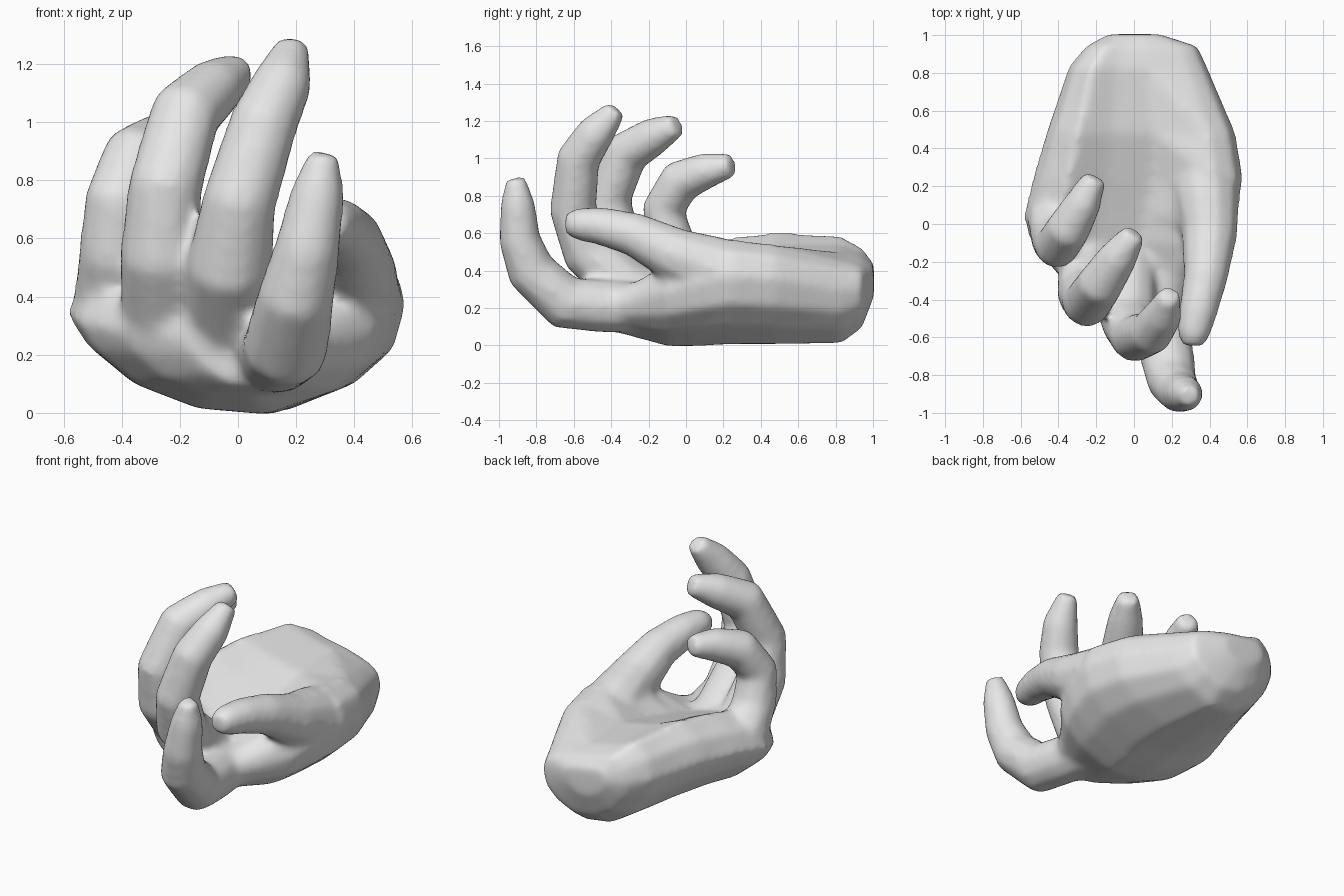
import bpy, bmesh
from mathutils import Vector
from math import cos, sin, tau

cube = bpy.data.objects.get("Cube")
if cube:
    bpy.data.objects.remove(cube, do_unlink=True)

bm = bmesh.new()


def loft(rings):
    """Closed tube through rings that all have the same point count."""
    loops = [[bm.verts.new(p) for p in ring] for ring in rings]
    n = len(loops[0])
    faces = [bm.faces.new(loops[0]), bm.faces.new(loops[-1])]
    for a, b in zip(loops, loops[1:]):
        for i in range(n):
            j = (i + 1) % n
            faces.append(bm.faces.new((a[i], a[j], b[j], b[i])))
    bmesh.ops.recalc_face_normals(bm, faces=faces)


def palm_ring(y, left, right, low, pinky_top, hollow, thumb_top):
    """Cupped cross-section, rounded below and hollow above."""
    mid, half = (left + right) / 2, (right - left) / 2
    p, t = pinky_top - low, thumb_top - low
    outline = [(-1, low + p * .64), (-.9, low + p * .85), (-.66, pinky_top),
               (-.3, hollow * .6 + pinky_top * .4),
               (.15, hollow), (.72, thumb_top), (.93, low + t * .88), (1, low + t * .66),
               (.92, low + t * .38), (.68, low + t * .17), (.25, low),
               (-.2, low + p * .04), (-.6, low + p * .2), (-.88, low + p * .44)]
    return [(mid + u * half, y, z) for u, z in outline]


def finger(path, sides=10):
    """Tapered tube along (x, y, z, radius) points, kept free of twist."""
    pts = [Vector(p[:3]) for p in path]
    rings = []
    for i, p in enumerate(pts):
        before = (p - pts[max(i - 1, 0)]).normalized()
        after = (pts[min(i + 1, len(pts) - 1)] - p).normalized()
        along = (before + after).normalized()
        side = (Vector((1, 0, 0)) - along * along.x).normalized()
        up = along.cross(side)
        r = path[i][3]
        rings.append([p + r * (side * cos(tau * k / sides) + up * sin(tau * k / sides))
                      for k in range(sides)])
    loft(rings)


# Palm, from wrist to knuckles
loft([palm_ring(*s) for s in (
    (1.005, -.14, .14, .26, .44, .43, .41),
    (.94, -.26, .34, .09, .53, .47, .42),
    (.83, -.35, .39, .01, .59, .50, .45),
    (.48, -.47, .54, .005, .61, .49, .54),
    (.24, -.54, .58, .005, .58, .43, .57),
    (.04, -.59, .54, -.005, .54, .39, .51),
    (-.10, -.55, .48, -.005, .49, .36, .44),
    (-.28, -.40, .33, .045, .41, .32, .34),
    (-.42, -.18, .25, .08, .36, .30, .30))])

# Index finger
finger([(.10, -.20, .20, .14), (.14, -.45, .21, .145), (.165, -.65, .23, .15),
        (.20, -.83, .40, .135), (.24, -.89, .57, .115),
        (.275, -.90, .76, .095), (.295, -.91, .895, .055)])
# Middle finger
finger([(-.03, -.10, .22, .14), (-.03, -.30, .30, .155), (-.03, -.52, .50, .15),
        (.005, -.605, .73, .13), (.09, -.575, 1.0, .12),
        (.155, -.48, 1.14, .105), (.19, -.37, 1.265, .06)])
# Ring finger
finger([(-.22, .0, .24, .14), (-.25, -.20, .31, .155), (-.265, -.37, .54, .145),
        (-.25, -.42, .78, .13), (-.18, -.32, 1.03, .125),
        (-.08, -.17, 1.12, .105), (.005, -.045, 1.18, .065)])
# Little finger
finger([(-.40, .18, .33, .13), (-.425, .04, .38, .145), (-.42, -.08, .55, .13),
        (-.41, -.12, .73, .12), (-.35, -.03, .88, .12),
        (-.27, .11, .935, .10), (-.205, .25, .965, .065)])
# Thumb
finger([(.34, .40, .34, .16), (.385, .15, .41, .18), (.40, -.06, .485, .15),
        (.38, -.28, .595, .12), (.34, -.46, .64, .105),
        (.315, -.58, .65, .09), (.31, -.645, .65, .06)])

mesh = bpy.data.meshes.new("hand")
bm.to_mesh(mesh)
bm.free()
hand = bpy.data.objects.new("hand", mesh)
bpy.context.collection.objects.link(hand)

# Grey skin
skin = bpy.data.materials.new("light_grey")
skin.use_nodes = True
grey = (.8, .8, .8, 1)
skin.diffuse_color = grey
skin.node_tree.nodes["Principled BSDF"].inputs["Base Color"].default_value = grey
mesh.materials.append(skin)

# Fuse palm and fingers into one skin and soften the joins
fuse = hand.modifiers.new("fuse", 'REMESH')
fuse.mode = 'VOXEL'
fuse.voxel_size = .02
fuse.use_smooth_shade = True
soften = hand.modifiers.new("soften", 'SMOOTH')
soften.factor = .5
soften.iterations = 14

bpy.ops.object.select_all(action='DESELECT')
hand.select_set(True)
bpy.context.view_layer.objects.active = hand
for name in ("fuse", "soften"):
    bpy.ops.object.modifier_apply(modifier=name)
bpy.ops.object.shade_smooth()
